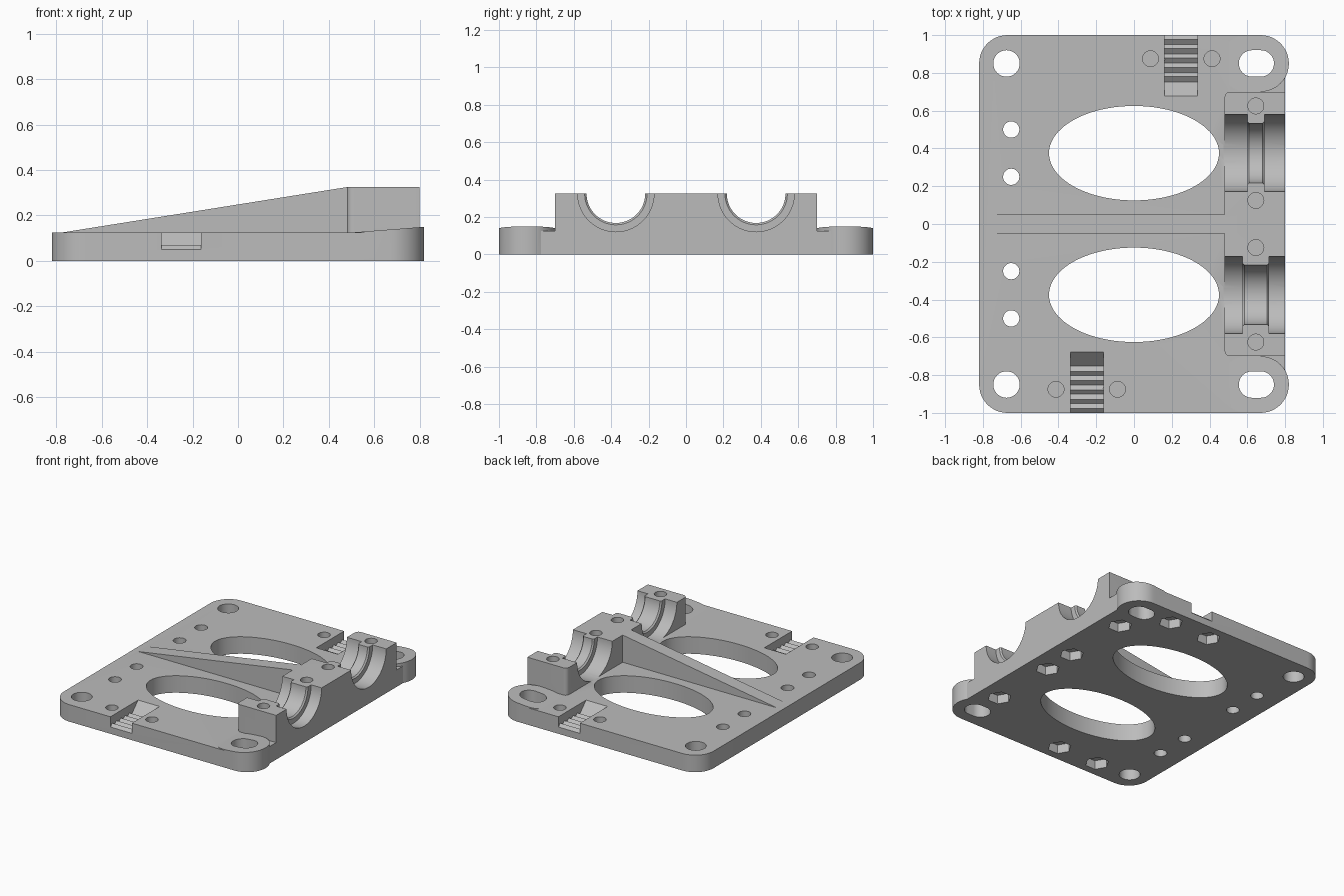
import bpy, bmesh
from math import cos, sin, pi, radians
from mathutils import Vector, Matrix

cube = bpy.data.objects.get("Cube")
if cube:
    bpy.data.objects.remove(cube)

grey = bpy.data.materials.new("plain grey")
grey.use_nodes = True
grey.diffuse_color = (0.5, 0.5, 0.5, 1)
grey.node_tree.nodes["Principled BSDF"].inputs["Base Color"].default_value = (0.5, 0.5, 0.5, 1)


def finish(name, bm):
    bmesh.ops.recalc_face_normals(bm, faces=bm.faces)
    mesh = bpy.data.meshes.new(name)
    bm.to_mesh(mesh)
    bm.free()
    mesh.materials.append(grey)
    obj = bpy.data.objects.new(name, mesh)
    bpy.context.collection.objects.link(obj)
    return obj


def prism(name, pts, lo, hi, axis="z", top=None):
    """Extrude a closed outline along an axis; top(x) may slope the upper cap."""
    place = {"x": lambda a, b, t: (t, a, b),
             "y": lambda a, b, t: (a, t, b),
             "z": lambda a, b, t: (a, b, t)}[axis]
    bm = bmesh.new()
    low = [bm.verts.new(place(a, b, lo)) for a, b in pts]
    high = [bm.verts.new(place(a, b, top(a) if top else hi)) for a, b in pts]
    bm.faces.new(low)
    bm.faces.new(high)
    for i in range(len(pts)):
        j = (i + 1) % len(pts)
        bm.faces.new((low[i], low[j], high[j], high[i]))
    return finish(name, bm)


def arc(cx, cy, rx, start=0, end=360, n=32, ry=None):
    ry = ry or rx
    count = n if end - start == 360 else n + 1
    angles = [radians(start + (end - start) * i / n) for i in range(count)]
    return [(cx + rx * cos(a), cy + ry * sin(a)) for a in angles]


def stadium(x0, x1, y, r):
    return arc(x1, y, r, -90, 90, 24) + arc(x0, y, r, 90, 270, 24)


def rounded(x0, x1, y, left, right):
    """Outline symmetric in y with separate left and right corner radii."""
    pts = arc(x0 + left, left - y, left, 180, 270, 12)
    if right:
        pts += arc(x1 - right, right - y, right, 270, 360, 12)
        pts += arc(x1 - right, y - right, right, 0, 90, 12)
    else:
        pts += [(x1, -y), (x1, y)]
    return pts + arc(x0 + left, y - left, left, 90, 180, 12)


def lathe_x(name, profile, y, z):
    """Revolve an (x, radius) profile about an axis parallel to x."""
    bm = bmesh.new()
    vs = [bm.verts.new((x, r, 0)) for x, r in profile]
    es = [bm.edges.new(pair) for pair in zip(vs, vs[1:])]
    bmesh.ops.spin(bm, geom=vs + es, cent=(0, 0, 0), axis=(1, 0, 0),
                   angle=2 * pi, steps=64, use_duplicate=False)
    bmesh.ops.remove_doubles(bm, verts=bm.verts, dist=0.0001)
    bmesh.ops.transform(bm, matrix=Matrix.Translation(Vector((0, y, z))), verts=bm.verts)
    return finish(name, bm)


def combine(body, tool, operation):
    mod = body.modifiers.new(operation.lower(), "BOOLEAN")
    mod.operation, mod.solver, mod.object = operation, "EXACT", tool
    bpy.context.view_layer.objects.active = body
    bpy.ops.object.modifier_apply(modifier=mod.name)
    bpy.data.objects.remove(tool)


T, H = 0.125, 0.325  # plate and bearing block heights
plate = prism("mounting_plate", rounded(-0.82, 0.80, 1, 0.15, 0.15), 0, T)

# Bearing block, tapered rib and sloped lugs
solids = [
    prism("bearing_block", rounded(0.48, 0.80, 0.70, 0.03, 0), 0.03, H),
    prism("tapered_rib", [(-0.8, 0.04), (0.55, 0.04), (0.55, H), (0.48, H), (-0.8, 0.121)],
          -0.05, 0.05, "y"),
]
for s in (-1, 1):
    solids.append(prism("slot_lug", stadium(0.60, 0.67, 0.85 * s, 0.15), 0, T,
                        top=lambda x: T + (x - 0.5) * 0.078))
for solid in solids:
    combine(plate, solid, "UNION")

cutters = []


def hole(pts, lo=-0.1, hi=0.5):
    cutters.append(prism("hole_cutter", pts, lo, hi))


def nut_screw(x, y):
    """Hex pocket underneath, thin membrane, screw bore above."""
    hole(arc(x, y, 0.08, n=6), -0.1, 0.065)
    hole(arc(x, y, 0.042), 0.075, 0.5)


for s in (-1, 1):
    # Large windows, corner holes, slots and small through holes
    hole(arc(0, 0.375 * s, 0.45, n=80, ry=0.25))
    hole(arc(-0.675, 0.85 * s, 0.07))
    hole(stadium(0.625, 0.671, 0.85 * s, 0.07))
    for y in (0.25, 0.5):
        hole(arc(-0.65, y * s, 0.043))

    # Screws on the bearing block and beside the belt slots
    for y in (0.125, 0.625):
        nut_screw(0.645, y * s)
    for dx in (-0.163, 0.163):
        nut_screw(0.25 * s + dx, 0.875 * s)

    # Toothed belt slot with a ramp at its inner end
    profile = [(1.1, 0.05), (1.0, 0.05)]
    for i in range(5):
        y = 1 - 0.0495 * i
        profile += [(y - 0.022, 0.07), (y - 0.0495, 0.05)]
    profile += [(0.678, T), (0.60, 0.206), (1.1, 0.206)]
    cutters.append(prism("belt_cutter", [(y * s, z) for y, z in profile],
                         0.25 * s - 0.0875, 0.25 * s + 0.0875, "x"))

# Half-round bearing seats with a narrow retaining ridge
for y, a, b in ((0.375, 0.60, 0.69), (-0.375, 0.575, 0.715)):
    profile = [(0.475, 0), (0.475, 0.204), (a, 0.204), (a, 0.167), (a + 0.01, 0.157),
               (b - 0.01, 0.157), (b, 0.167), (b, 0.204), (0.85, 0.204), (0.85, 0)]
    cutters.append(lathe_x("bearing_cutter", profile, y, H))

for cutter in cutters:
    combine(plate, cutter, "DIFFERENCE")

# Smooth shading with sharp edges kept
bpy.ops.object.select_all(action="DESELECT")
plate.select_set(True)
bpy.context.view_layer.objects.active = plate
bpy.ops.object.shade_smooth_by_angle(angle=radians(25))
